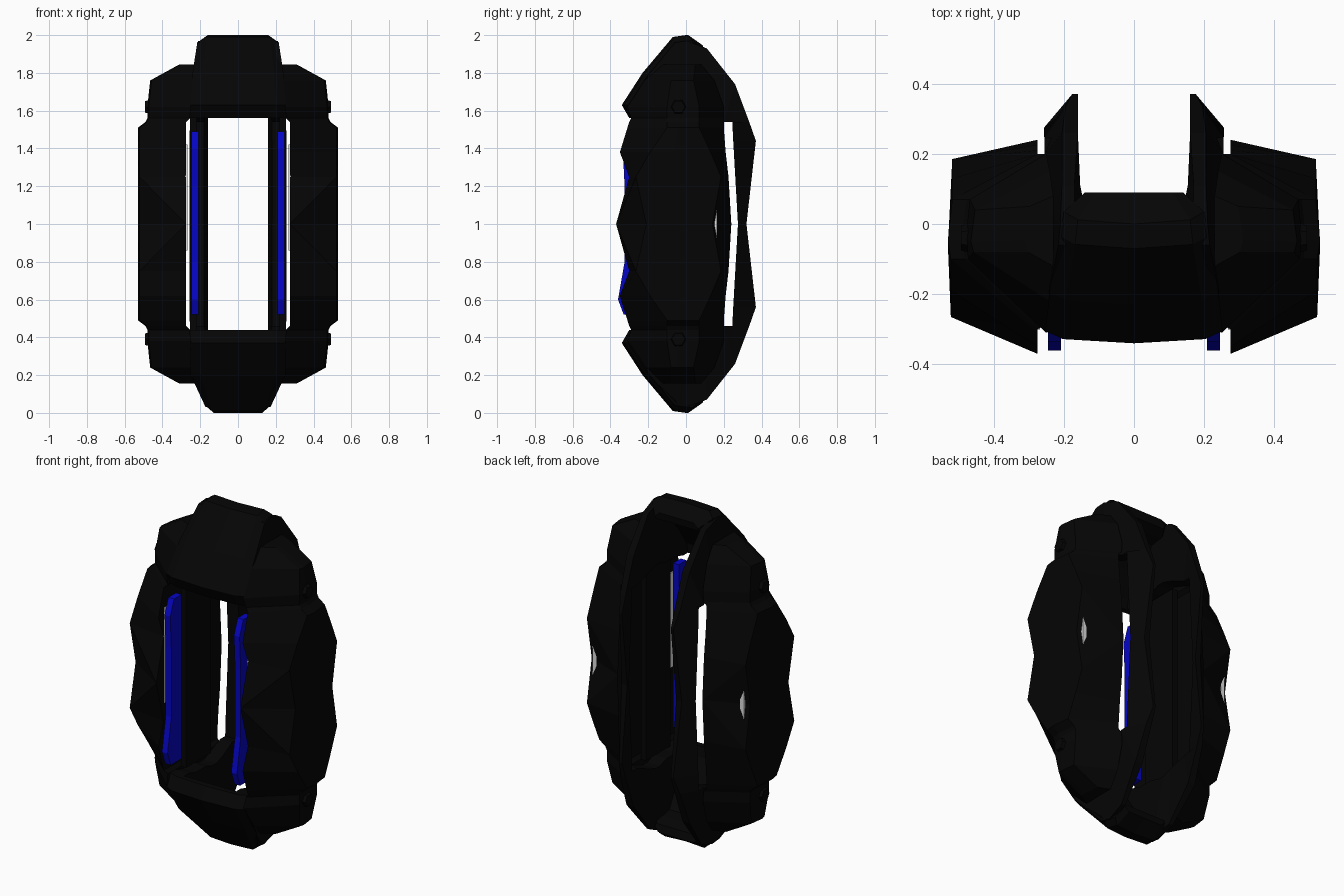
import bpy, bmesh, math
from mathutils import Matrix

cube = bpy.data.objects.get("Cube")
if cube:
    bpy.data.objects.remove(cube, do_unlink=True)


def material(name, color):
    m = bpy.data.materials.new(name)
    m.use_nodes = True
    m.diffuse_color = color
    m.node_tree.nodes["Principled BSDF"].inputs["Base Color"].default_value = color
    return m


BLACK = material("matte black", (0.0015, 0.0015, 0.0015, 1))
BLUE = material("deep blue", (0.0015, 0.0015, 0.55, 1))
GREY = material("light grey", (0.75, 0.75, 0.75, 1))


def finish(name, bm, mat):
    bmesh.ops.recalc_face_normals(bm, faces=bm.faces)
    me = bpy.data.meshes.new(name)
    bm.to_mesh(me)
    bm.free()
    me.materials.append(mat)
    ob = bpy.data.objects.new(name, me)
    bpy.context.collection.objects.link(ob)
    return ob


def loft(name, rings, mat, ridges=()):
    """Skin closed rings of equal point count, cap both ends, crease ridges."""
    bm = bmesh.new()
    loops = [[bm.verts.new(p) for p in ring] for ring in rings]
    n = len(loops[0])
    for a, b in zip(loops, loops[1:]):
        for i in range(n):
            j = (i + 1) % n
            bm.faces.new((a[i], a[j], b[j], b[i]))
    bm.faces.new(loops[0])
    bm.faces.new(loops[-1])
    for r, i, q, j in ridges:
        bmesh.ops.connect_verts(bm, verts=[loops[r][i], loops[q][j]])
    return finish(name, bm, mat)


def box(name, x0, x1, y0, y1, z0, z1, mat):
    return loft(name, [[(x0, y0, z), (x1, y0, z), (x1, y1, z), (x0, y1, z)]
                       for z in (z0, z1)], mat)


def width(z):
    """Half width of the frame at a height."""
    steps = [(0, .14), (.02, .165), (.17, .25), (.5, .256), (1.5, .256),
             (1.74, .25), (1.965, .215), (2, .18)]
    for (a, wa), (b, wb) in zip(steps, steps[1:]):
        if z <= b:
            return wa + (wb - wa) * (z - a) / (b - a)
    return steps[-1][1]


# Pod stations: height above middle, inner x, outer x, then y of
# front inner, front outer, back outer and back inner corners
POD = [(0, .275, .53, -.37, -.21, .14, .24),
       (.25, .275, .53, -.30, -.265, .185, .225),
       (.38, .275, .53, -.35, -.19, .13, .21),
       (.51, .275, .53, -.31, -.10, .07, .2),
       (.54, .275, .49, -.30, -.10, .07, .2),
       (.56, .255, .48, -.29, -.10, .07, .2),
       (.62, .25, .48, -.31, -.10, .07, .2),
       (.76, .24, .465, -.22, -.08, .04, .15),
       (.845, .23, .31, -.12, -.08, .05, .08)]
MID = len(POD) - 1
POD = [(-p[0], *p[1:]) for p in POD[:0:-1]] + POD
# ridges run from the middle inner corners to the neighbouring outer corners
RIDGES = [(MID, i, MID + d, j) for d in (-1, 1) for i, j in ((0, 1), (4, 3))]

# Side rail stations: outer (y, z), inner (y, z), taper at the outer edge
RAIL = [(-.27, .56, -.22, .56, 0), (-.30, .63, -.15, .58, 0),
        (-.19, .80, -.06, .58, 0), (-.06, .96, 0, .60, 0),
        (0, .97, .04, .60, 0), (.11, .93, .1, .58, .015),
        (.26, .74, .2, .54, .045), (.335, .54, .245, .54, .06),
        (.37, .44, .25, .44, .08), (.32, 0, .275, 0, .06)]
RAIL += [(a, -b, c, -d, t) for a, b, c, d, t in RAIL[-2::-1]]

for s, side in ((1, "left"), (-1, "right")):
    # armoured side pod
    rings = []
    for h, xi, xo, fi, fo, bo, bi in POD:
        z = 1 + h
        rings.append([(s * xi, fi, z), (s * (xo - .008), fo, z),
                      (s * xo, (fo + bo) / 2 - .03, z),
                      (s * (xo - .012), bo, z), (s * xi, bi, z)])
    loft(side + "_pod", rings, BLACK, RIDGES)

    # grey core: a lining on the inner face and a sliver in the rear notch
    box(side + "_pod_lining", s * .268, s * .28, -.30, -.15, .86, 1.42, GREY)
    box(side + "_pod_core", s * .47, s * .495, .05, .165, .85, 1.15, GREY)

    # hexagonal bolts on the pod
    for z, level in ((.39, "lower"), (1.62, "upper")):
        bm = bmesh.new()
        bmesh.ops.create_cone(
            bm, cap_ends=True, segments=6, radius1=.05, radius2=.035, depth=.05,
            matrix=Matrix.Translation((s * .468, -.04, z))
            @ Matrix.Rotation(s * math.pi / 2, 4, "Y"))
        finish(f"{side}_{level}_bolt", bm, BLACK)

    # side rail, which runs back into the rear column
    rings = []
    for oy, oz, iy, iz, t in RAIL:
        wo, wi = width(1 + oz), width(1 + iz)
        back = t > .02
        xi_o = .16 if back else min(.17, wo - .04)
        xi_i = .18 if back else .17
        rings.append([(s * (wo - t), oy, 1 + oz), (s * xi_o, oy, 1 + oz),
                      (s * xi_i, iy, 1 + iz), (s * wi, iy, 1 + iz)])
    loft(side + "_rail", rings, BLACK)

    # blue strip in front of the inner wall of the frame
    strip = [(.52, -.33), (.6, -.36), (.8, -.325), (1.2, -.325), (1.4, -.335), (1.49, -.30)]
    loft(side + "_strip", [[(s * .208, y, z), (s * .245, y, z),
                            (s * .245, -.23, z), (s * .208, -.23, z)]
                           for z, y in strip], BLUE)
    box(side + "_inner_wall", s * .22, s * .253, -.17, .06, .44, 1.57, BLACK)

# Curved end caps: outer (y, z) and inner (y, z) from front lip to back edge
CAP = [(-.30, .56, -.26, .56), (-.34, .63, -.25, .62), (-.23, .80, -.17, .74),
       (-.07, .99, -.05, .87), (0, 1, .02, .88), (.09, .945, .08, .90)]
# across the cap: share of the half width, setback of the outer surface
ACROSS = [(-1, .035), (-.8, .012), (0, 0), (.8, .012), (1, .035)]
for s, level in ((1, "upper"), (-1, "lower")):
    rings = []
    for oy, oz, iy, iz in CAP:
        z, zi = 1 + s * oz, 1 + s * iz
        rear, crown = oy > .05, oz > .9
        w = .14 if rear else width(z) + (.02 if crown else 0)
        top = [(f * w, oy + (0 if rear else back),
                z - s * (back * .8 if crown and abs(f) == 1 else 0)) for f, back in ACROSS]
        rings.append(top + [(f * min(w, .18), iy, zi) for f in (1, -1)])
    loft(level + "_cap", rings, BLACK)
